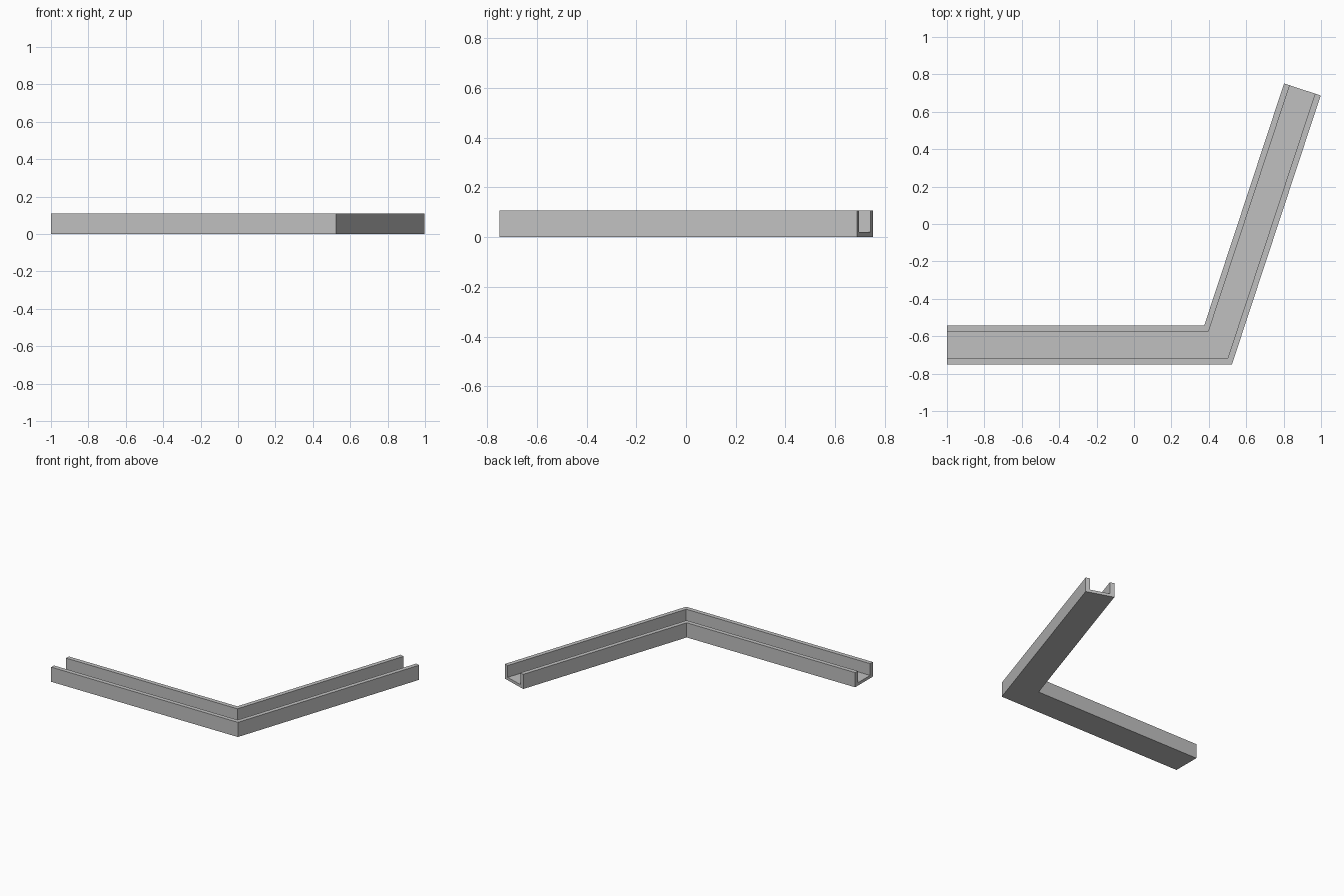
import bpy
import bmesh
from mathutils import Vector

cube = bpy.data.objects.get("Cube")
if cube:
    bpy.data.objects.remove(cube)

WIDTH, WALL, FLOOR, HEIGHT = 0.206, 0.032, 0.021, 0.108

# Plain grey material
grey = bpy.data.materials.new("plain_grey")
grey.use_nodes = True
colour = (0.53, 0.53, 0.53, 1)
grey.diffuse_color = colour
grey.node_tree.nodes["Principled BSDF"].inputs["Base Color"].default_value = colour

# Outer edge of the bent channel, and the inward direction at each point
path = [Vector((-1, -0.75)), Vector((0.524, -0.75)), Vector((0.998, 0.687))]


def inward(a, b):
    d = (b - a).normalized()
    return Vector((-d.y, d.x))


n1, n2 = inward(*path[:2]), inward(*path[1:])
mitre = (n1 + n2) / (1 + n1.dot(n2))

# U-shaped section as (distance inward, height)
section = [(0, 0), (WIDTH, 0), (WIDTH, HEIGHT), (WIDTH - WALL, HEIGHT),
           (WIDTH - WALL, FLOOR), (WALL, FLOOR), (WALL, HEIGHT), (0, HEIGHT)]

# Sweep the section along the path with a mitred corner
bm = bmesh.new()
rings = []
for p, side in zip(path, (n1, mitre, n2)):
    rings.append([bm.verts.new((*(p + side * u), z)) for u, z in section])
count = len(section)
for a, b in zip(rings, rings[1:]):
    for i in range(count):
        j = (i + 1) % count
        bm.faces.new((a[i], a[j], b[j], b[i]))

# Close the two ends
bm.faces.new(rings[0])
bm.faces.new(rings[-1])
bmesh.ops.recalc_face_normals(bm, faces=bm.faces)

mesh = bpy.data.meshes.new("bent_channel")
bm.to_mesh(mesh)
bm.free()
mesh.materials.append(grey)
channel = bpy.data.objects.new("bent_channel", mesh)
bpy.context.collection.objects.link(channel)
